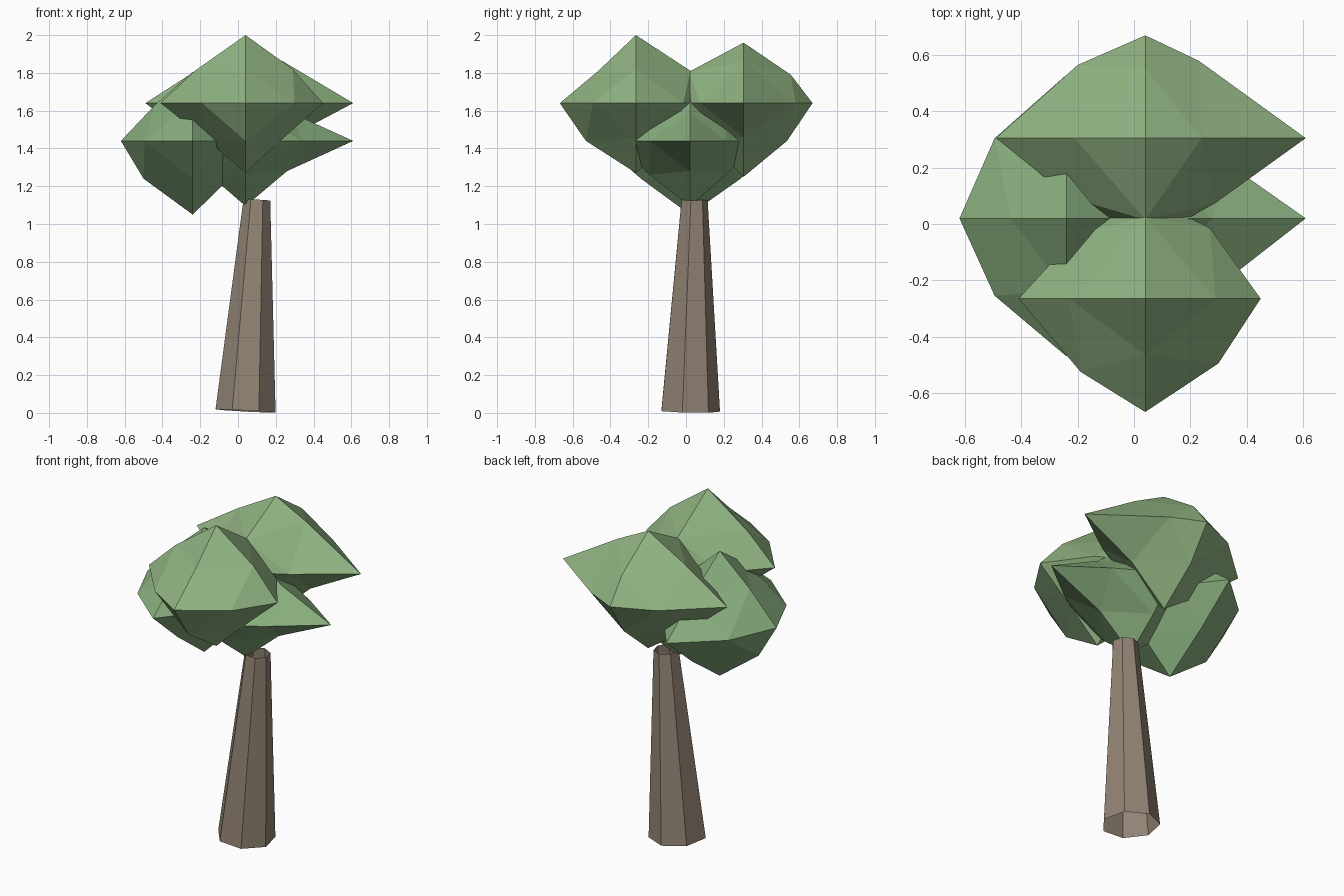
import bpy, bmesh
from math import radians, cos, sin
from mathutils import Vector

if "Cube" in bpy.data.objects:
    bpy.data.objects.remove(bpy.data.objects["Cube"])


def material(name, rgb):
    m = bpy.data.materials.new(name)
    m.diffuse_color = (*rgb, 1)
    m.use_nodes = True
    m.node_tree.nodes["Principled BSDF"].inputs["Base Color"].default_value = m.diffuse_color
    return m


def finish(bm, name, mat):
    mesh = bpy.data.meshes.new(name)
    bm.to_mesh(mesh)
    bm.free()
    mesh.materials.append(mat)
    ob = bpy.data.objects.new(name, mesh)
    bpy.context.collection.objects.link(ob)


def sign(v):
    return tuple((c > 0) - (c < 0) for c in v)


def leaf_clump(name, mat, centre, low, high, mids):
    """Once-subdivided octahedron: six tips, some edge midpoints bulged."""
    bm = bmesh.new()
    bulge = {sign(m): Vector(m) for m in mids}
    verts = {}

    def vert(key):
        if key not in verts:
            p = Vector([high[i] if k > 0 else -low[i] if k < 0 else 0
                        for i, k in enumerate(key)])
            if sum(map(abs, key)) == 2:
                p = bulge.get(key, p * 0.52)
            verts[key] = bm.verts.new(Vector(centre) + p)
        return verts[key]

    for sx in (-1, 1):
        for sy in (-1, 1):
            for sz in (-1, 1):
                x, y, z = (vert(k) for k in ((sx, 0, 0), (0, sy, 0), (0, 0, sz)))
                xy, yz, zx = (vert(k) for k in ((sx, sy, 0), (0, sy, sz), (sx, 0, sz)))
                for f in ((x, xy, zx), (y, yz, xy), (z, zx, yz), (xy, yz, zx)):
                    bm.faces.new(f if sx * sy * sz > 0 else f[::-1])
    finish(bm, name, mat)


leaf_light = material("leaf_light", (0.28, 0.45, 0.22))
leaf_dark = material("leaf_dark", (0.25, 0.43, 0.21))
bark = material("bark", (0.29, 0.23, 0.175))

# Crown: upper back and front clumps
leaf_clump("back_foliage", leaf_light, (0.04, 0.305, 1.64),
           (0.53, 0.37, 0.39), (0.57, 0.365, 0.32),
           [(0.19, 0.275, 0), (-0.24, 0.26, 0), (0, 0.25, 0.15), (0, 0.23, -0.20),
            (0.20, 0, 0.22), (-0.25, 0, 0.18), (0.25, -0.23, 0), (-0.27, -0.21, 0),
            (0, -0.29, 0.165), (0.23, 0, -0.18)])
leaf_clump("front_foliage", leaf_light, (0.04, -0.265, 1.64),
           (0.45, 0.403, 0.37), (0.41, 0.37, 0.36),
           [(-0.23, -0.26, 0), (0.26, -0.23, 0), (0, -0.20, 0.17), (0, -0.265, -0.20),
            (-0.27, 0, 0.17), (0.25, 0, 0.18), (0.23, 0.25, 0), (-0.24, 0.23, 0),
            (0, 0.29, 0.17), (0.20, 0, -0.185), (-0.21, 0, -0.19)])

# Crown: lower left and right clumps
leaf_clump("left_foliage", leaf_dark, (-0.24, 0.02, 1.44),
           (0.38, 0.49, 0.39), (0.37, 0.51, 0.365),
           [(-0.255, -0.275, 0), (-0.255, 0.285, 0), (-0.26, 0, -0.20), (-0.20, 0, 0.19)])
leaf_clump("right_foliage", leaf_dark, (0.04, 0.02, 1.44),
           (0.37, 0.41, 0.345), (0.57, 0.37, 0.33),
           [(0.22, 0, -0.16), (0.24, 0, 0.15)])

# Trunk: leaning, open seven-sided taper
bm = bmesh.new()
rings = []
for cx, cy, cz, r in ((0.04, 0.017, 0.01, 0.163), (0.10, 0.042, 1.128, 0.0725)):
    ring = []
    for i in range(7):
        a = radians(90 + i * 360 / 7)
        dx, dy = r * cos(a), r * sin(a)
        ring.append(bm.verts.new((cx + dx, cy + dy, cz - 0.055 * dx - 0.02 * dy)))
    rings.append(ring)
for i in range(7):
    j = (i + 1) % 7
    bm.faces.new((rings[0][i], rings[0][j], rings[1][j], rings[1][i]))
finish(bm, "trunk", bark)
